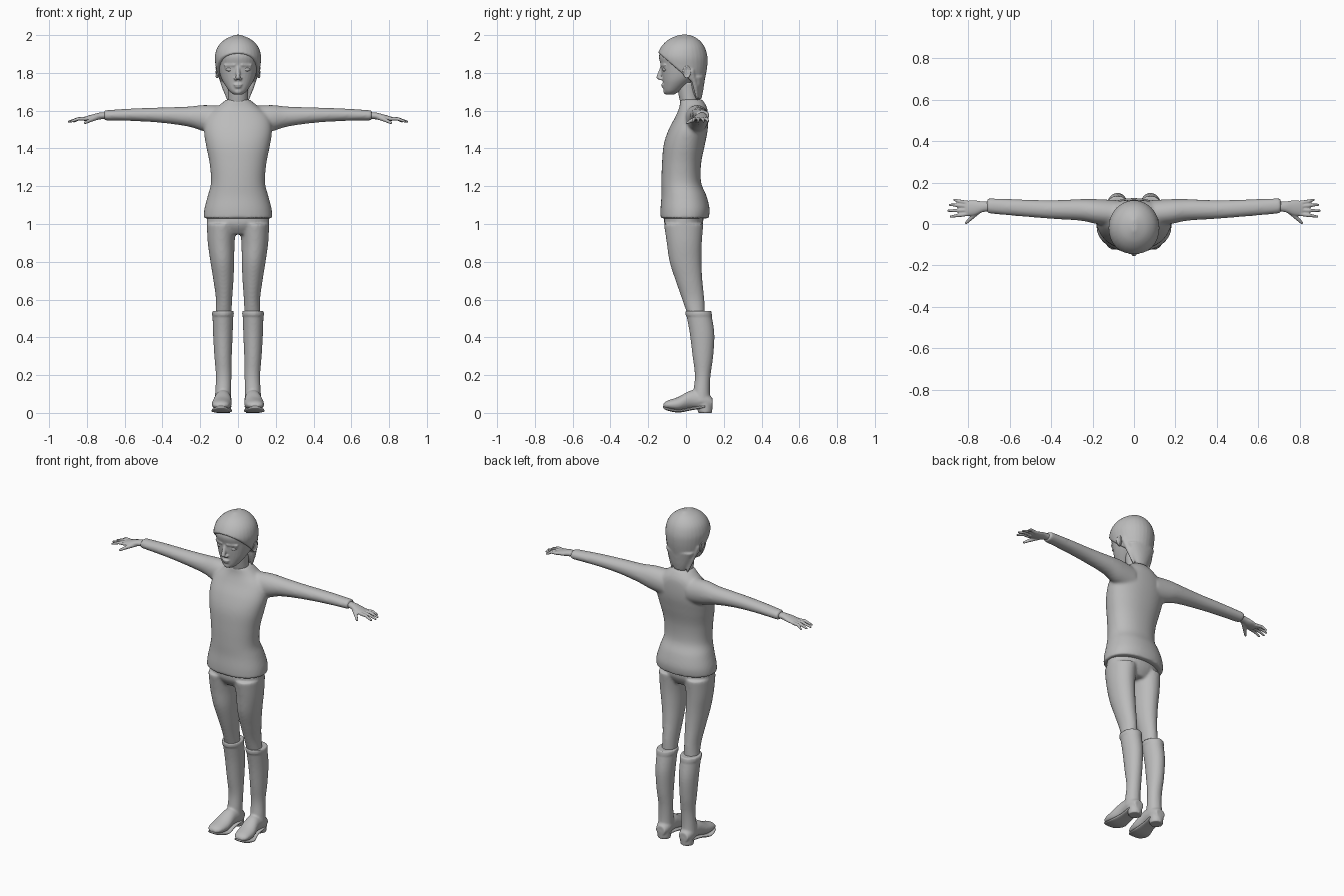
import bpy
import bmesh
import math
from mathutils import Matrix, Vector

if "Cube" in bpy.data.objects:
    bpy.data.objects.remove(bpy.data.objects["Cube"], do_unlink=True)

# One flat colour for the whole figure
grey = bpy.data.materials.new("plain grey")
grey.use_nodes = True
colour = (0.5, 0.5, 0.5, 1)
grey.diffuse_color = colour
grey.node_tree.nodes["Principled BSDF"].inputs["Base Color"].default_value = colour


def catmull(a, b, c, d, t):
    """Smooth value between b and c."""
    return b + 0.5 * t * (c - a + t * (2 * a - 5 * b + 4 * c - d + t * (3 * (b - c) + d - a)))


def loft(bm, rows, axis="Z", side=1, power=2.0, segments=32, steps=5):
    """Skin ovals along an axis. Row: position, centre, half width, low, high."""
    dense = []
    last = len(rows) - 1
    for i in range(last):
        four = [rows[max(0, min(last, i + k))] for k in (-1, 0, 1, 2)]
        for step in range(steps):
            dense.append([catmull(*values, step / steps) for values in zip(*four)])
    dense.append(rows[-1])
    rings = []
    for along, centre, half, low, high in dense:
        ring = []
        for k in range(segments):
            angle = math.tau * k / segments
            c, s = math.cos(angle), math.sin(angle)
            u = centre + half * math.copysign(abs(c) ** (2 / power), c)
            v = (low + high) / 2 + (high - low) / 2 * math.copysign(abs(s) ** (2 / power), s)
            point = {"X": (along, u, v), "Y": (u, along, v), "Z": (u, v, along)}[axis]
            ring.append(bm.verts.new((point[0] * side, point[1], point[2])))
        rings.append(ring)
    for lower, upper in zip(rings, rings[1:]):
        for k in range(segments):
            n = (k + 1) % segments
            bm.faces.new((lower[k], lower[n], upper[n], upper[k]))
    bm.faces.new(rings[0][::-1])
    bm.faces.new(rings[-1])


def blob(bm, centre, size):
    """Ellipsoid."""
    matrix = Matrix.Translation(centre) @ Matrix.Diagonal((*size, 1))
    bmesh.ops.create_uvsphere(bm, u_segments=20, v_segments=12, radius=1, matrix=matrix)


def strand(bm, start, end, r_start, r_end):
    """Tapered rod with round ends."""
    start, end = Vector(start), Vector(end)
    turn = (end - start).to_track_quat("Z", "Y").to_matrix().to_4x4()
    bmesh.ops.create_cone(bm, cap_ends=True, segments=16, radius1=r_start, radius2=r_end,
                          depth=(end - start).length,
                          matrix=Matrix.Translation((start + end) / 2) @ turn)
    blob(bm, start, [r_start] * 3)
    blob(bm, end, [r_end] * 3)


def finish(name, bm, voxel=None, relax=4):
    """Turn the shapes into one smooth object, fused when a voxel size is given."""
    bmesh.ops.recalc_face_normals(bm, faces=bm.faces)
    for face in bm.faces:
        face.smooth = True
    mesh = bpy.data.meshes.new(name)
    bm.to_mesh(mesh)
    bm.free()
    mesh.materials.append(grey)
    obj = bpy.data.objects.new(name, mesh)
    bpy.context.scene.collection.objects.link(obj)
    if voxel:
        fuse = obj.modifiers.new("fuse", "REMESH")
        fuse.mode = "VOXEL"
        fuse.voxel_size = voxel
        fuse.use_smooth_shade = True
        soften = obj.modifiers.new("soften", "SMOOTH")
        soften.factor = 0.5
        soften.iterations = relax
    return obj


SIDES = (("left", 1), ("right", -1))

# Sweater with both sleeves
bm = bmesh.new()
loft(bm, [(1.03, 0, .182, -.135, .12), (1.08, 0, .178, -.135, .125), (1.15, 0, .16, -.13, .108),
          (1.22, 0, .143, -.13, .08), (1.32, 0, .15, -.127, .08), (1.42, 0, .17, -.118, .1),
          (1.5, 0, .18, -.092, .115), (1.57, 0, .165, -.055, .117), (1.62, 0, .11, -.035, .11),
          (1.66, 0, .06, -.03, .085)], power=2.2, segments=48)
for label, s in SIDES:
    loft(bm, [(.08, .05, .065, 1.47, 1.625), (.18, .06, .06, 1.49, 1.63), (.26, .068, .052, 1.515, 1.622),
              (.4, .07, .045, 1.535, 1.617), (.55, .078, .041, 1.545, 1.612),
              (.71, .088, .037, 1.548, 1.602)], "X", s)
finish("sweater", bm, .008, 8)

# Trousers
bm = bmesh.new()
loft(bm, [(.945, 0, .1, -.08, .06), (1, 0, .162, -.115, .09), (1.08, 0, .16, -.11, .09)])
for label, s in SIDES:
    loft(bm, [(.5, .078, .043, .015, .1), (.6, .074, .043, -.02, .097), (.7, .077, .053, -.055, .087),
              (.8, .083, .063, -.087, .082), (.9, .089, .071, -.102, .084),
              (1, .086, .079, -.117, .092)], side=s)
finish("trousers", bm, .008, 5)

for label, s in SIDES:
    # Boot: shaft, foot, heel and rolled cuff
    bm = bmesh.new()
    loft(bm, [(.06, .08, .044, .03, .13), (.12, .078, .042, .04, .126), (.2, .076, .041, .047, .13),
              (.3, .079, .046, .035, .144), (.42, .08, .052, .02, .15),
              (.53, .08, .055, 0, .133)], side=s)
    loft(bm, [(.515, .08, .058, -.002, .138), (.54, .08, .058, -.004, .135)], side=s)
    loft(bm, [(-.12, .09, .02, .028, .048), (-.1, .09, .042, .02, .064), (-.04, .086, .052, .01, .085),
              (.03, .08, .044, .022, .12), (.1, .078, .043, .02, .11),
              (.14, .078, .03, .025, .08)], "Y", s)
    loft(bm, [(0, .078, .038, .065, .138), (.05, .078, .042, .055, .142)], side=s)
    finish(label + "_boot", bm, .006, 4)

    # Sole plate following the arch
    bm = bmesh.new()
    loft(bm, [(-.122, .09, .018, .026, .036), (-.1, .09, .043, .013, .028), (-.04, .086, .055, .002, .018),
              (.03, .08, .042, .014, .03), (.1, .078, .043, .025, .042)], "Y", s, 3)
    finish(label + "_sole", bm)

    # Hand: palm, four fingers and thumb
    bm = bmesh.new()
    loft(bm, [(.68, .087, .022, 1.558, 1.592), (.73, .083, .026, 1.554, 1.59),
              (.77, .078, .036, 1.548, 1.58), (.815, .075, .037, 1.545, 1.567)], "X", s)
    for root, tip_x, tip_y in ((.103, .868, .117), (.086, .89, .093), (.067, .897, .064), (.048, .885, .036)):
        knuckle = (s * .845, (root + tip_y) / 2, 1.557)
        strand(bm, (s * .805, root, 1.557), knuckle, .01, .009)
        strand(bm, knuckle, (s * tip_x, tip_y, 1.542), .009, .006)
    strand(bm, (s * .745, .068, 1.565), (s * .785, .03, 1.548), .014, .01)
    strand(bm, (s * .785, .03, 1.548), (s * .81, .006, 1.535), .01, .007)
    finish(label + "_hand", bm, .004, 3)

    # Eye
    bm = bmesh.new()
    blob(bm, (s * .043, -.112, 1.818), (.021, .013, .011))
    finish(label + "_eye", bm)

    # Ear: outer rim around a flat middle
    bm = bmesh.new()
    blob(bm, (s * .106, .002, 1.805), (.008, .02, .032))
    rim = [(s * .114, .004 + .018 * math.cos(a), 1.805 + .03 * math.sin(a))
           for a in (math.radians(d) for d in range(-100, 181, 40))]
    for p, q in zip(rim, rim[1:]):
        strand(bm, p, q, .005, .005)
    finish(label + "_ear", bm, .004, 2)

# Neck
bm = bmesh.new()
loft(bm, [(1.58, 0, .058, -.01, .078), (1.66, 0, .052, -.034, .065), (1.75, 0, .055, -.05, .06)])
finish("neck", bm)

# Head with nose, brows, lips and chin
bm = bmesh.new()
loft(bm, [(1.685, 0, .022, -.105, -.065), (1.705, 0, .047, -.116, -.03), (1.75, 0, .078, -.122, .03),
          (1.79, 0, .095, -.128, .08), (1.84, 0, .105, -.134, .1), (1.89, 0, .108, -.143, .1),
          (1.94, 0, .092, -.122, .085), (1.975, 0, .055, -.08, .055), (1.99, 0, .015, -.035, .02)], power=2.1)
strand(bm, (0, -.128, 1.83), (0, -.144, 1.777), .009, .013)
blob(bm, (0, -.122, 1.737), (.024, .01, .006))
blob(bm, (0, -.12, 1.726), (.019, .01, .006))
blob(bm, (0, -.104, 1.702), (.022, .016, .016))
for label, s in SIDES:
    blob(bm, (s * .013, -.132, 1.768), (.009, .011, .008))
    strand(bm, (s * .02, -.13, 1.842), (s * .07, -.111, 1.84), .008, .006)
    strand(bm, (s * .024, -.118, 1.826), (s * .064, -.108, 1.826), .008, .007)
finish("head", bm, .005, 3)

# Hair: cap sliced along the hairline, then nape and locks
bm = bmesh.new()
loft(bm, [(1.68, 0, .06, -.03, .08), (1.73, 0, .085, -.07, .09), (1.78, 0, .106, -.115, .103),
          (1.84, 0, .119, -.143, .113), (1.89, 0, .122, -.152, .113), (1.94, 0, .106, -.13, .097),
          (1.978, 0, .068, -.09, .065), (2.002, 0, .012, -.035, .02)])
cut = bmesh.ops.bisect_plane(bm, geom=bm.verts[:] + bm.edges[:] + bm.faces[:], plane_co=(0, 0, 1.78),
                             plane_no=(0, 1, 1.15), clear_inner=True)
bmesh.ops.holes_fill(bm, edges=[e for e in bm.edges if e.is_boundary], sides=0)
loft(bm, [(1.66, 0, .035, .045, .08), (1.7, 0, .058, .025, .09), (1.78, 0, .092, .015, .102)])
for label, s in SIDES:
    strand(bm, (s * .1, -.055, 1.87), (s * .108, -.012, 1.83), .014, .007)
    strand(bm, (s * .1, .03, 1.81), (s * .072, .05, 1.72), .014, .012)
    strand(bm, (s * .072, .05, 1.72), (s * .05, .062, 1.65), .012, .005)
    for k in range(4):
        strand(bm, (s * .022 * k, .078 - .006 * k, 1.74), (s * .016 * k, .078 - .006 * k, 1.665 + .01 * (k % 2)), .012, .006)
finish("hair", bm, .006, 3)
